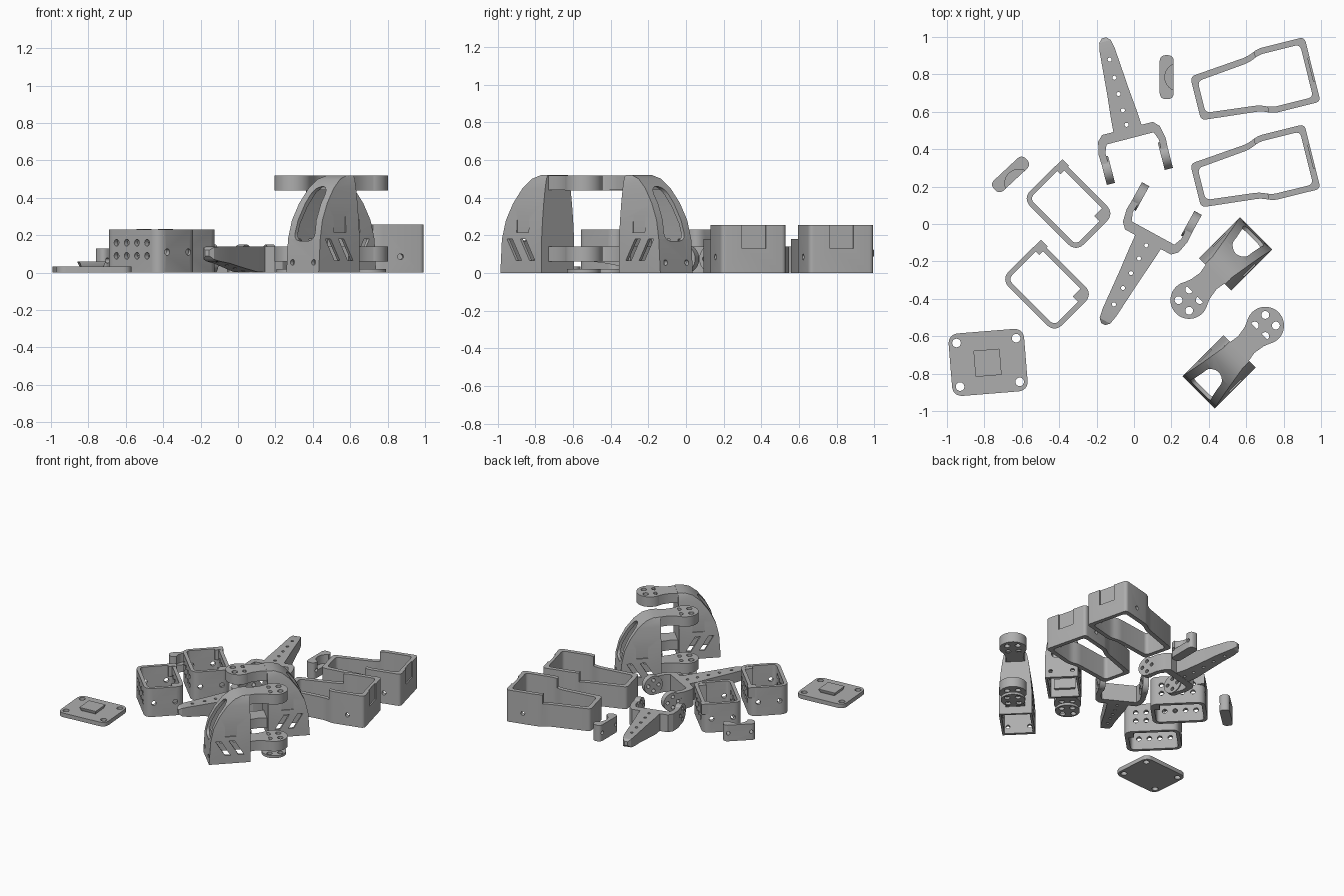
import bpy, bmesh, math
from mathutils import Matrix, Vector

if "Cube" in bpy.data.objects:
    bpy.data.objects.remove(bpy.data.objects["Cube"])

grey = bpy.data.materials.new("plain grey")
grey.use_nodes = True
grey.diffuse_color = (0.42, 0.42, 0.42, 1)
grey.node_tree.nodes["Principled BSDF"].inputs["Base Color"].default_value = (0.42, 0.42, 0.42, 1)


# ---- helpers: each adds a closed solid to a bmesh ----
def loft(bm, rings):
    rows = [[bm.verts.new(p) for p in ring] for ring in rings]
    n = len(rows[0])
    faces = [bm.faces.new(rows[0][::-1]), bm.faces.new(rows[-1])]
    for a, b in zip(rows, rows[1:]):
        for i in range(n):
            j = (i + 1) % n
            faces.append(bm.faces.new((a[i], a[j], b[j], b[i])))
    bmesh.ops.recalc_face_normals(bm, faces=faces)


def prism(bm, pts, z0, z1):
    loft(bm, [[(x, y, z) for x, y in pts] for z in (z0, z1)])


def box(bm, x0, x1, y0, y1, z0, z1, lean=0):
    loft(bm, [[(x0 + d, y0, z), (x1 + d, y0, z), (x1 + d, y1, z), (x0 + d, y1, z)]
              for z, d in ((z0, 0), (z1, lean))])


def cyl(bm, centre, r, depth, axis="Z", seg=32):
    rot = {"Z": Matrix(), "X": Matrix.Rotation(math.pi / 2, 4, "Y"),
           "Y": Matrix.Rotation(math.pi / 2, 4, "X")}[axis]
    bmesh.ops.create_cone(bm, cap_ends=True, segments=seg, radius1=r, radius2=r,
                          depth=depth, matrix=Matrix.Translation(centre) @ rot)


def rounded(pts, r, n=6):
    out = []
    for i, p in enumerate(pts):
        p = Vector(p)
        a, b = (Vector(pts[i - 1]) - p), (Vector(pts[(i + 1) % len(pts)]) - p)
        a, b = p + a.normalized() * r, p + b.normalized() * r
        for k in range(n + 1):
            t = k / n
            out.append(tuple(a * (1 - t) ** 2 + p * 0.83 * 2 * t * (1 - t) + (a + b) * 0.17 * t * (1 - t) + b * t * t))
    return out


def rect(w, h, r):
    return rounded([(-w / 2, -h / 2), (w / 2, -h / 2), (w / 2, h / 2), (-w / 2, h / 2)], r)


def make(name, build):
    bm = bmesh.new()
    build(bm)
    me = bpy.data.meshes.new(name)
    bm.to_mesh(me)
    bm.free()
    ob = bpy.data.objects.new(name, me)
    bpy.context.scene.collection.objects.link(ob)
    me.materials.append(grey)
    return ob


def carve(ob, build):
    cut = make("cutter", build)
    cut.hide_render = True
    mod = ob.modifiers.new("cut", "BOOLEAN")
    mod.operation, mod.solver, mod.object = "DIFFERENCE", "EXACT", cut
    bpy.context.view_layer.update()
    dg = bpy.context.evaluated_depsgraph_get()
    me = bpy.data.meshes.new_from_object(ob.evaluated_get(dg))
    ob.modifiers.clear()
    ob.data = me
    bpy.data.objects.remove(cut)


def place(ob, *spots):
    bpy.ops.object.select_all(action="DESELECT")
    ob.select_set(True)
    bpy.context.view_layer.objects.active = ob
    bpy.ops.object.shade_smooth_by_angle(angle=math.radians(30))
    for i, (x, y, deg) in enumerate(spots):
        o = ob
        if i:
            o = ob.copy()
            bpy.context.scene.collection.objects.link(o)
        o.location, o.rotation_euler = (x, y, 0), (0, 0, math.radians(deg))


# ---- base plate with raised pad and corner holes ----
plate = make("base_plate", lambda bm: prism(bm, rect(0.405, 0.335, 0.05), 0, 0.033))
carve(plate, lambda bm: [cyl(bm, (x, y, 0), 0.023, 0.2) for x in (-0.16, 0.16) for y in (-0.117, 0.117)])
place(plate, (-0.78, -0.74, 4.6))
pad = make("raised_pad", lambda bm: loft(bm, [[(x * s, y * s, z) for x, y in rect(0.14, 0.14, 0.003)]
                                              for z, s in ((0.03, 0.85), (0.055, 1), (0.06, 1))]))
place(pad, (-0.783, -0.742, 4.6))

# ---- small clips ----
clip = make("small_clip", lambda bm: prism(bm, rect(0.075, 0.235, 0.03), 0, 0.13))
carve(clip, lambda bm: cyl(bm, (0.065, 0, 0.13), 0.075, 0.14))
carve(clip, lambda bm: [cyl(bm, (0, y, 0.065), 0.014, 0.3, "X") for y in (-0.085, 0.085)])
place(clip, (0.175, 0.785, 0), (-0.66, 0.265, -47))


# ---- open boxes with hole rows ----
sleeve = make("open_box", lambda bm: prism(bm, rect(0.405, 0.292, 0.055), 0, 0.23))
carve(sleeve, lambda bm: prism(bm, rect(0.35, 0.238, 0.03), -0.1, 0.4))


def sleeve_holes(bm):
    for z in (0.09, 0.16):
        for i in range(4):
            cyl(bm, (-0.115 + i * 0.077, 0, z), 0.018, 0.6, "Y", 16)


carve(sleeve, sleeve_holes)
carve(sleeve, lambda bm: [cyl(bm, (0, y, 0.11), 0.018, 0.6, "X", 16) for y in (-0.08, 0.08)])
SLEEVES = ((-0.35, 0.096, -45), (-0.465, -0.335, -45))
place(sleeve, *SLEEVES)


def sleeve_blocks(bm):
    box(bm, 0.135, 0.185, 0.06, 0.125, 0, 0.228)
    box(bm, -0.2, -0.15, 0.09, 0.155, 0.15, 0.232)


place(make("box_corner_blocks", sleeve_blocks), *SLEEVES)


# ---- large tapered frames ----
def frame_outline(inset):
    half = [(0.322 - inset, 0.178 - inset), (0.065, 0.178 - inset),
            (0.0, 0.15 - inset), (-0.322 + inset, 0.12 - inset)]
    return rounded([(x, -y) for x, y in half[::-1]] + half, 0.025)


frame = make("large_frame", lambda bm: prism(bm, frame_outline(0), 0, 0.256))
carve(frame, lambda bm: prism(bm, frame_outline(0.033), -0.1, 0.4))
carve(frame, lambda bm: box(bm, -0.5, 0.04, -0.3, 0.3, 0.18, 0.4))
carve(frame, lambda bm: box(bm, 0.312, 0.4, -0.065, 0.065, 0.13, 0.3))
carve(frame, lambda bm: cyl(bm, (0.19, 0, 0.085), 0.016, 0.8, "Y", 16))
place(frame, (0.642, 0.749, 14), (0.642, 0.283, 14))


# ---- forked fingers: origin at the tip, x towards the fork ----
def finger_shaft(bm):
    rows = [(0, 0.012, 0.09, 0.12), (0.02, 0.032, 0.07, 0.135), (0.07, 0.042, 0.06, 0.14),
            (0.16, 0.049, 0.05, 0.14), (0.3, 0.06, 0.025, 0.14), (0.42, 0.072, 0.005, 0.14), (0.53, 0.08, 0, 0.14)]
    loft(bm, [[(x, -h, a), (x, h, a), (x, h, b), (x, -h, b)] for x, h, a, b in rows])


shaft = make("finger_shaft", finger_shaft)
carve(shaft, lambda bm: [cyl(bm, (x, 0, 0.1), 0.011, 0.4, "Z", 16) for x in (0.12, 0.22, 0.31, 0.4, 0.48)])


def finger_fork(bm):
    half = [(0.5, 0.14), (0.53, 0.17), (0.6, 0.185), (0.7, 0.18), (0.7, 0.142), (0.6, 0.148), (0.555, 0.13)]
    prism(bm, half + [(x, -y) for x, y in half[::-1]], 0, 0.14)


def fork_discs(bm):
    for side in (-1, 1):
        cyl(bm, (0.69, 0.16 * side, 0.075), 0.075, 0.045, "Y")


discs = make("fork_discs", fork_discs)
carve(discs, lambda bm: [cyl(bm, (0.69 + dx, 0, 0.075 + dz), 0.014, 0.8, "Y", 16)
                         for dx, dz in ((0.042, 0), (-0.042, 0), (0, 0.042), (0, -0.042))])
fork = make("finger_fork", finger_fork)
carve(fork, lambda bm: cyl(bm, (0.69, 0, 0.075), 0.07, 0.8, "Y"))
for part in (shaft, fork, discs):
    place(part, (-0.16, 0.995, -75.5), (-0.165, -0.535, 61.3))

# ---- arched brackets: origin at the outer foot, x towards the discs ----
ROWS = [(0, 0, 0.122), (0.18, 0.012, 0.122), (0.28, 0.035, 0.115), (0.37, 0.08, 0.106),
        (0.45, 0.14, 0.095), (0.5, 0.2, 0.085), (0.52, 0.26, 0.075)]


def shell(bm, t=0.0):
    rows = ROWS if not t else [(-0.1, 0, 0.122)] + ROWS[1:-1]
    loft(bm, [[(s + t, -h + t, z - t), (0.31 - t, -h + t, z - t), (0.31 - t, h - t, z - t), (s + t, h - t, z - t)]
              for z, s, h in rows])


body = make("arched_bracket", shell)
carve(body, lambda bm: shell(bm, 0.018))
window = rounded([(0.17, -0.08), (0.17, 0.08), (0.46, 0.05), (0.46, -0.05)], 0.045)
carve(body, lambda bm: loft(bm, [[(x, y, z) for z, y in window] for x in (-0.1, 0.17)]))
for s in (0.075, 0.175):
    carve(body, lambda bm: box(bm, s + 0.045, s + 0.085, -0.3, 0.3, 0.065, 0.18, -0.07))
carve(body, lambda bm: [cyl(bm, (0, y, 0.055), 0.015, 0.1, "X", 16) for y in (-0.08, 0.08)])
carve(body, lambda bm: [box(bm, 0.12, 0.21, *sorted((side * 0.112, side * 0.2)), 0.215, 0.36)
                        for side in (-1, 1)])


def arms(bm):
    half = [(0.27, 0.078), (0.36, 0.062), (0.42, 0.072), (0.46, 0.088)]
    for z0, z1 in ((0.44, 0.518), (0.06, 0.14)):
        prism(bm, half + [(x, -y) for x, y in half[::-1]], z0, z1)


CENTRE = 0.505


def bracket_discs(bm):
    cyl(bm, (CENTRE, 0, 0.478), 0.1, 0.08, seg=48)
    cyl(bm, (CENTRE, 0, 0.1), 0.1, 0.08, seg=48)
    cyl(bm, (CENTRE, 0, 0.01), 0.09, 0.02, seg=48)
    cyl(bm, (CENTRE, 0, 0.04), 0.03, 0.05)


pads = make("bracket_discs", bracket_discs)
carve(pads, lambda bm: [cyl(bm, (CENTRE + 0.04 * i, 0.04 * j, 0.3), 0.021, 1, "Z", 20)
                        for i in (-1, 1) for j in (-1, 1)])
for part in (body, make("bracket_arms", arms), pads):
    place(part, (0.345, -0.9, 45), (0.652, -0.05, 225))
